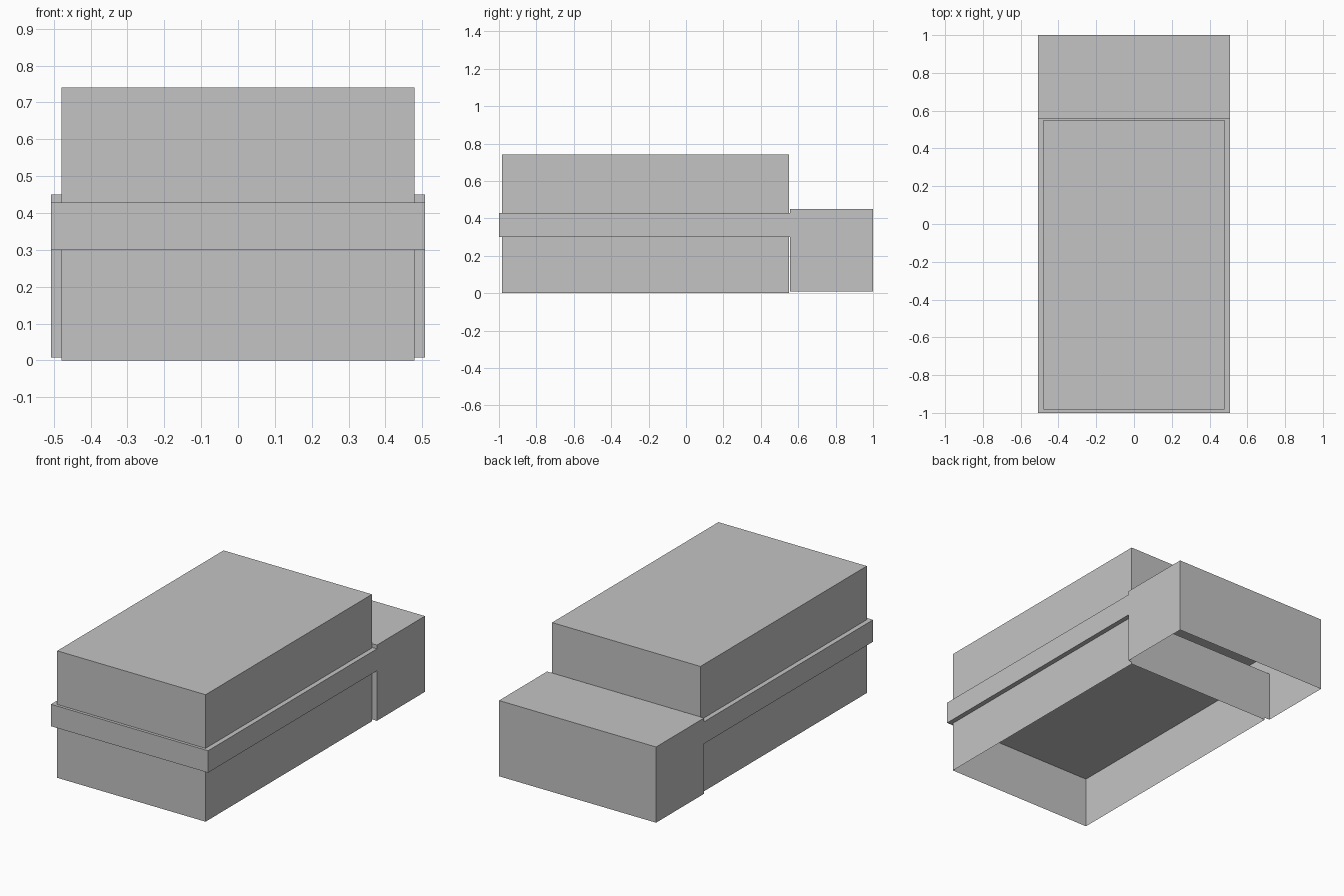
import bpy
import bmesh

cube = bpy.data.objects.get("Cube")
if cube:
    bpy.data.objects.remove(cube, do_unlink=True)

# One plain grey for every part
grey = bpy.data.materials.new("plain_grey")
grey.use_nodes = True
colour = (0.55, 0.55, 0.55, 1)
grey.diffuse_color = colour
grey.node_tree.nodes["Principled BSDF"].inputs["Base Color"].default_value = colour


def extrude_profile(name, profile, half_width, open_bottom):
    """Extrude a side profile of (y, z) points across x, optionally removing its lowest face."""
    bm = bmesh.new()
    side = bm.faces.new([bm.verts.new((-half_width, y, z)) for y, z in profile])
    result = bmesh.ops.extrude_face_region(bm, geom=[side], use_keep_orig=True)
    moved = [v for v in result["geom"] if isinstance(v, bmesh.types.BMVert)]
    bmesh.ops.translate(bm, verts=moved, vec=(2 * half_width, 0, 0))
    bmesh.ops.recalc_face_normals(bm, faces=bm.faces[:])
    if open_bottom:
        lowest = min(bm.faces, key=lambda f: f.calc_center_median().z)
        bmesh.ops.delete(bm, geom=[lowest], context="FACES")
    mesh = bpy.data.meshes.new(name)
    bm.to_mesh(mesh)
    bm.free()
    mesh.materials.append(grey)
    obj = bpy.data.objects.new(name, mesh)
    bpy.context.collection.objects.link(obj)
    return obj


def box_profile(front, back, low, high):
    return [(front, low), (back, low), (back, high), (front, high)]


BAND_LOW, BAND_HIGH = 0.30, 0.428
STEP = 0.557              # where the rear block meets the band
FRONT, BACK = -0.983, 0.551
BODY_HALF, BAND_HALF = 0.479, 0.507

# Projecting band and rear block share one hollow shell, open underneath
band_and_block = [
    (1, 0.008), (1, 0.45), (STEP, 0.45), (STEP, BAND_HIGH),
    (-1, BAND_HIGH), (-1, BAND_LOW), (STEP, BAND_LOW), (STEP, 0.008),
]
extrude_profile("band_and_rear_block", band_and_block, BAND_HALF, True)

# Lower storey: open at the bottom, and the band closes its top
lower = extrude_profile("lower_storey", box_profile(FRONT, BACK, 0, BAND_LOW), BODY_HALF, True)
bm = bmesh.new()
bm.from_mesh(lower.data)
ceiling = max(bm.faces, key=lambda f: f.calc_center_median().z)
bmesh.ops.delete(bm, geom=[ceiling], context="FACES_ONLY")
bm.to_mesh(lower.data)
bm.free()

# Upper storey: walls and roof standing on the band
extrude_profile("upper_storey", box_profile(FRONT, BACK, BAND_HIGH, 0.741), BODY_HALF, True)
